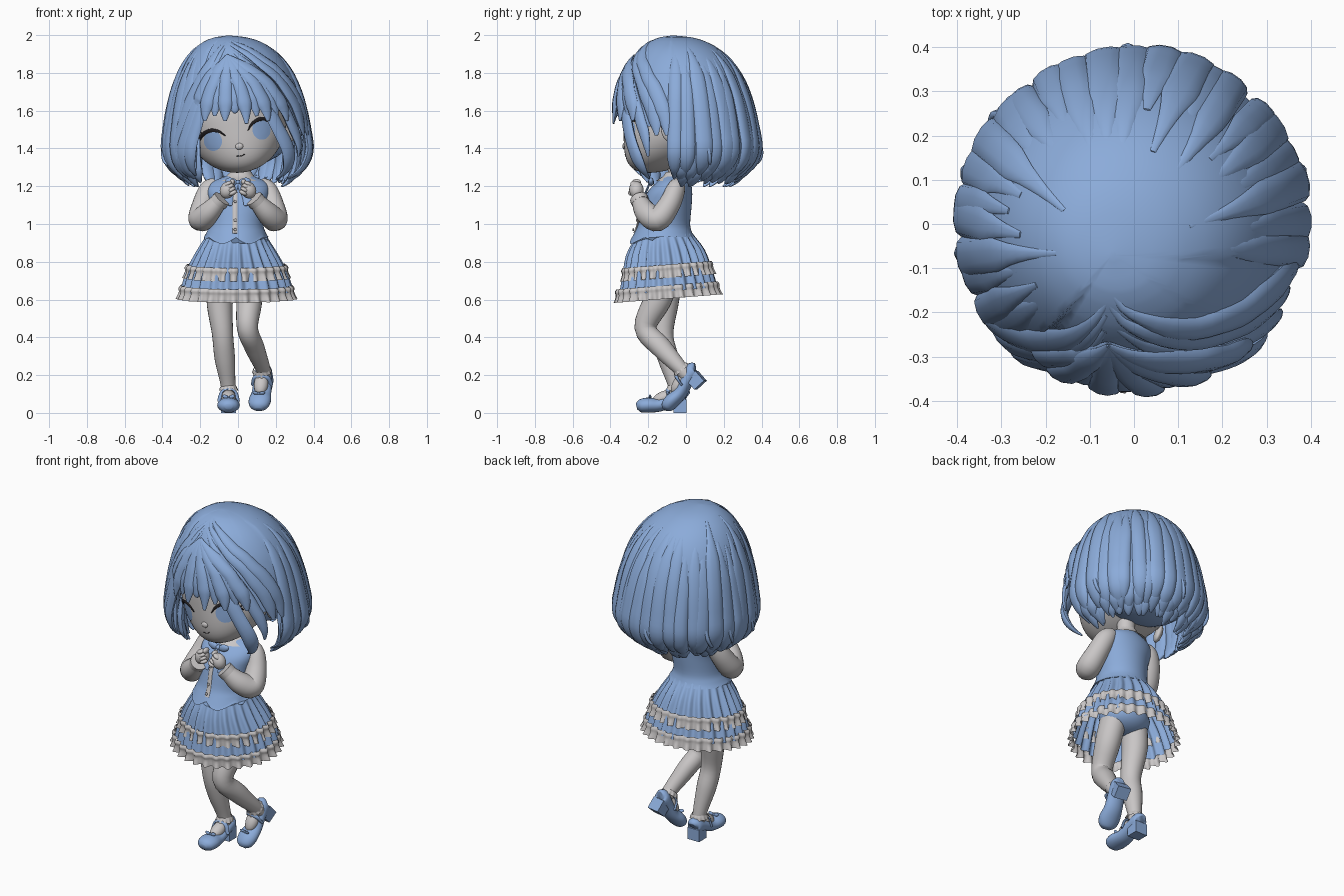
import bpy, bmesh, math, random
from math import sin, cos, pi, radians
from mathutils import Vector, Matrix

random.seed(4)
if "Cube" in bpy.data.objects:
    bpy.data.objects.remove(bpy.data.objects["Cube"])


def material(name, rgb):
    m = bpy.data.materials.new(name)
    m.use_nodes = True
    m.diffuse_color = (*rgb, 1)
    m.node_tree.nodes["Principled BSDF"].inputs["Base Color"].default_value = (*rgb, 1)
    return m


BLUE = material("soft_blue", (0.26, 0.41, 0.7))
PALE = material("pale_grey", (0.59, 0.57, 0.57))
DARK = material("lash_black", (0.015, 0.013, 0.015))


def finish(bm, name, mat, matrix=None):
    if matrix:
        bm.transform(matrix)
    bmesh.ops.recalc_face_normals(bm, faces=bm.faces)
    me = bpy.data.meshes.new(name)
    bm.to_mesh(me)
    bm.free()
    me.materials.append(mat)
    me.shade_smooth()
    me.set_sharp_from_angle(angle=radians(55))
    bpy.context.collection.objects.link(bpy.data.objects.new(name, me))


def spline(ctrl, n):
    """Catmull-Rom through tuples of any length."""
    p = [ctrl[0], *ctrl, ctrl[-1]]
    out = []
    for i in range(1, len(p) - 2):
        for j in range(n):
            t = j / n
            out.append(tuple(
                b + 0.5 * t * (c - a + t * (2 * a - 5 * b + 4 * c - d + t * (3 * (b - c) + d - a)))
                for a, b, c, d in zip(p[i - 1], p[i], p[i + 1], p[i + 2])))
    return out + [tuple(ctrl[-1])]


def skin(bm, rings, close_start=True, close_end=True):
    """Quads between closed rings of points."""
    vs = [[bm.verts.new(p) for p in ring] for ring in rings]
    n = len(vs[0])
    for a, b in zip(vs, vs[1:]):
        for i in range(n):
            bm.faces.new((a[i], a[(i + 1) % n], b[(i + 1) % n], b[i]))
    if close_start:
        bm.faces.new(vs[0])
    if close_end:
        bm.faces.new(vs[-1])


def sweep(bm, ctrl, ref, seg=12, n=5):
    """Ellipse swept along (x, y, z, half width, half thickness) points."""
    pts = spline(ctrl, n)
    pos = [Vector(p[:3]) for p in pts]
    rings = []
    for i, p in enumerate(pts):
        tan = (pos[min(i + 1, len(pos) - 1)] - pos[max(i - 1, 0)]).normalized()
        r = ref(pos[i]) if callable(ref) else Vector(ref)
        side = tan.cross(r).normalized()
        nor = side.cross(tan)
        w, t = max(p[3], 0.001), max(p[4], 0.001)
        rings.append([pos[i] + side * w * cos(k * 2 * pi / seg) + nor * t * sin(k * 2 * pi / seg)
                      for k in range(seg)])
    skin(bm, rings)


def lathe(bm, rows, seg=40, waves=0, n=4, tilt=0, caps=False):
    """Rings from (z, cx, cy, rx, ry, ripple) rows."""
    rings = []
    for z, cx, cy, rx, ry, rip in spline(rows, n):
        ring = []
        for k in range(seg):
            a = 2 * pi * k / seg
            f = 1 + rip * sin(waves * a)
            y = ry * f * sin(a)
            ring.append((cx + rx * f * cos(a), cy + y, z + tilt * y))
        rings.append(ring)
    skin(bm, rings, caps, caps)


def ball(bm, loc, radii, rot=(0, 0, 0)):
    m = Matrix.Translation(loc)
    for ang, ax in zip(rot, "XYZ"):
        m = m @ Matrix.Rotation(ang, 4, ax)
    bmesh.ops.create_uvsphere(bm, u_segments=20, v_segments=12, radius=1,
                              matrix=m @ Matrix.Diagonal((*radii, 1)))


def bow(bm, loc, s):
    for d in (1, -1):
        ball(bm, Vector(loc) + Vector((d * s, 0, 0.1 * s)), (s, 0.4 * s, 0.6 * s), (0, -d * 0.3, 0))
    ball(bm, loc, (0.4 * s, 0.5 * s, 0.4 * s))


# Head, rolled gently to one side
HEAD = Matrix.Translation((-0.015, -0.06, 1.56)) @ Matrix.Rotation(radians(-13), 4, "Y")
HX, HZ, CHIN = 0.27, 0.29, 0.14
bm = bmesh.new()
bmesh.ops.create_uvsphere(bm, u_segments=48, v_segments=32, radius=1)
for v in bm.verts:
    x, y, z = v.co
    v.co = (x * HX, y * HX - CHIN * max(0, -z) ** 2, z * HZ)
ball(bm, (-0.012, -0.264, -0.15), (0.022, 0.013, 0.018))
for d in (1, -1):
    ball(bm, (d * 0.27, -0.03, -0.13), (0.022, 0.045, 0.06), (0.2, d * 0.2, d * 0.4))
finish(bm, "head", PALE, HEAD)


def on_face(x, z, lift=0.003):
    u, w = x / HX, z / HZ
    return (x, -HX * math.sqrt(1 - u * u - w * w) - CHIN * max(0, -w) ** 2 - lift, z)


# Eyes, lashes and mouth
for d, side in ((1, "left"), (-1, "right")):
    ex, ez = d * 0.132 - 0.01, -0.09
    bm = bmesh.new()
    skin(bm, [[on_face(ex + 0.048 * f * cos(k * pi / 14), ez + 0.054 * f * sin(k * pi / 14))
               for k in range(28)] for f in (1, 0.7, 0.35)], False)
    finish(bm, side + "_iris", BLUE, HEAD)
    bm = bmesh.new()
    arc = [(-0.07, 0.012, 0.002), (-0.04, 0.042, 0.007), (0.005, 0.056, 0.01),
           (0.05, 0.04, 0.011), (0.08, 0, 0.003)]
    sweep(bm, [(*on_face(ex + d * x, ez + z), w, 0.004) for x, z, w in arc], (0, -1, 0), 8)
    for x, z in ((0.04, 0.046), (0.055, 0.034), (0.068, 0.018)):
        sweep(bm, [(*on_face(ex + d * x, ez + z), 0.007, 0.003),
                   (*on_face(ex + d * (x + 0.02), ez + z + 0.016, 0.01), 0.001, 0.001)], (0, -1, 0), 6)
    finish(bm, side + "_lashes", DARK, HEAD)
bm = bmesh.new()
sweep(bm, [(*on_face(-0.015 + x, z, 0), 0.002, 0.002)
           for x, z in ((-0.022, -0.196), (0, -0.202), (0.022, -0.196))], (0, -1, 0), 6)
finish(bm, "mouth", DARK, HEAD)

# Hair: a smooth cap from which locks emerge, all following one bob profile
BOB = spline([(0, 2.0), (0.11, 1.985), (0.21, 1.932), (0.285, 1.845), (0.335, 1.735), (0.365, 1.62),
              (0.385, 1.5), (0.395, 1.41), (0.375, 1.33), (0.33, 1.275), (0.27, 1.24)], 8)


def bob(s):
    return BOB[min(round(s * 8), len(BOB) - 1)]


def hair_point(deg, s, k=1.0):
    r, z = bob(s)
    w = 1 - r / 0.395
    a = radians(deg)
    return (-0.05 * w + sin(a) * r * k, -0.07 * w - cos(a) * r * k, z - (1 - k) * 0.3)


def outward(p):
    return p - Vector((0, 0, 1.5))


def lock(bm, deg, end_deg, start, end, width, k=0.98, thick=0.02):
    ctrl = []
    for i in range(13):
        t = i / 12
        s = start + (end - start) * t
        taper = min(1, (1.03 - t) * 3.5) ** 0.7
        ctrl.append((*hair_point(deg + (end_deg - deg) * (2 * t - t * t), s, k),
                     max(0.006, bob(s)[0] * radians(width) * taper * min(1, 0.25 + 3 * t)),
                     thick * min(1, 0.1 + 2 * t) * taper))
    sweep(bm, ctrl, outward, 10, 2)


def cap_end(deg):
    d = (deg + 180) % 360 - 180
    return 4.9 if -38 < d < 48 else 5.7 if 48 <= d < 78 else 8.6


bm = bmesh.new()
skin(bm, [[hair_point(d, max(0.12, cap_end(d) * i / 24), 0.995 - 0.0014 * i) for d in range(0, 360, 4)]
          for i in range(25)], True, False)
ball(bm, (0, 0.08, 1.5), (0.3, 0.26, 0.2))
finish(bm, "hair_cap", BLUE)

bm = bmesh.new()
for i in range(24):
    deg = 83 + i * 9.8
    lock(bm, deg, deg + random.uniform(-4, 4), random.uniform(1.2, 3), random.uniform(9.3, 10),
         random.uniform(6, 7.5), random.uniform(0.965, 0.99))
    for k, gap in ((0.9, 4.9), (0.8, 2)):
        lock(bm, deg + gap, deg + gap + random.uniform(-5, 5), 5, random.uniform(8.8, 9.5), 6, k)
finish(bm, "back_hair_locks", BLUE)

# Fringe fanning out from the parting
bm = bmesh.new()
for i, deg in enumerate((-36, -27, -19, -10, -2, 7, 16, 25, 34, 43)):
    lock(bm, -9, deg, 2.5, 5.25 + 0.35 * (i % 2) + random.uniform(0, 0.12), 6.5, 0.99 + 0.02 * (i % 2), 0.022)
finish(bm, "fringe", BLUE)

# Curtains swept sideways from the parting, framing the face
bm = bmesh.new()
for deg, start, end, w, k in ((51, 2.1, 9.6, 6, 0.97), (58, 1.7, 7.5, 5, 0.97), (66, 1.3, 6.3, 7, 0.98),
                              (75, 0.9, 6.3, 7, 0.98), (-44, 2.1, 9.3, 6, 0.98), (-52, 1.6, 9.7, 7, 0.98),
                              (-62, 1.2, 9.8, 7, 0.98)):
    lock(bm, -12, deg, start, end, w, k)
# Loose curls at the tips
for deg in (106, 180, 230, 250, 277):
    sweep(bm, [(*hair_point(deg + j * 2, s, k), w, w) for j, (s, k, w) in enumerate(
        ((6.5, 0.98, 0.012), (7.5, 1.03, 0.011), (8.5, 1.1, 0.009), (9.2, 1.15, 0.006), (9.3, 1.05, 0.003)))],
        outward, 8)
finish(bm, "side_locks", BLUE)

# Neck, collar, vest
bm = bmesh.new()
sweep(bm, [(0.02, -0.045, 1.18, 0.05, 0.05), (0.02, -0.045, 1.36, 0.05, 0.05)], (0, 1, 0), 24)
finish(bm, "neck", PALE)
bm = bmesh.new()
lathe(bm, [(1.275, 0.015, -0.05, 0.056, 0.056, 0), (1.25, 0.01, -0.055, 0.078, 0.07, 0),
           (1.228, 0.005, -0.06, 0.12, 0.1, 0)])
finish(bm, "collar", PALE)
bm = bmesh.new()
lathe(bm, [(0.93, -0.01, -0.12, 0.172, 0.166, 0), (0.955, -0.01, -0.12, 0.157, 0.152, 0),
           (1.0, -0.008, -0.115, 0.143, 0.137, 0), (1.1, 0, -0.1, 0.15, 0.13, 0),
           (1.17, 0, -0.085, 0.165, 0.118, 0), (1.22, 0.005, -0.065, 0.145, 0.09, 0),
           (1.255, 0.01, -0.055, 0.07, 0.06, 0)], 64, caps=True)
for v in bm.verts:
    if v.co.z < 0.95 and v.co.y < -0.16:
        dip = abs(sin((v.co.x + 0.012) * 22))
        v.co += Vector((0, -0.02 * dip, -0.035 * dip))
finish(bm, "vest", BLUE)
bm = bmesh.new()
front = [(-0.208, 1.17), (-0.236, 1.1), (-0.256, 1.0), (-0.274, 0.95)]
sweep(bm, [(-0.015, y, z, 0.013, 0.005) for y, z in front], (0, -1, 0), 8)
for y, z in front[1:]:
    ball(bm, (-0.015, y - 0.005, z + 0.02), (0.008, 0.005, 0.008))
finish(bm, "placket_and_buttons", PALE)
bm = bmesh.new()
bow(bm, (0, -0.185, 1.22), 0.034)
for d in (1, -1):
    sweep(bm, [(0, -0.195, 1.21, 0.008, 0.005), (d * 0.04, -0.22, 1.15, 0.02, 0.005),
               (d * 0.055, -0.24, 1.1, 0.024, 0.004)], (0, -1, 0), 8)
finish(bm, "neck_bow", BLUE)

# Skirt with two ruffle tiers
bm = bmesh.new()
lathe(bm, [(0.955, -0.01, -0.12, 0.15, 0.145, 0), (0.93, -0.01, -0.118, 0.162, 0.156, 0.02),
           (0.85, -0.01, -0.11, 0.205, 0.198, 0.055), (0.75, -0.008, -0.1, 0.256, 0.226, 0.05),
           (0.645, -0.006, -0.093, 0.29, 0.252, 0.04)], 168, 24, 3, 0.08)
finish(bm, "pleated_skirt", BLUE)
for name, z, r in (("upper_ruffle", 0.785, 0.258), ("lower_ruffle", 0.675, 0.29)):
    bm = bmesh.new()
    lathe(bm, [(z, -0.008, -0.1, r, r - 0.028, 0.03), (z - 0.015, -0.008, -0.1, r + 0.01, r - 0.02, 0.03),
               (z - 0.035, -0.008, -0.097, r + 0.008, r - 0.022, 0.03),
               (z - 0.07, -0.008, -0.094, r + 0.018, r - 0.014, 0.055)], 180, 30, 3, 0.08)
    finish(bm, name, PALE)
bm = bmesh.new()
ball(bm, (-0.015, -0.1, 0.745), (0.15, 0.125, 0.09))
finish(bm, "shorts", BLUE)

# Arms raised to the chest
for d, side in ((1, "left"), (-1, "right")):
    bm = bmesh.new()
    sweep(bm, [(d * 0.115, -0.045, 1.215, 0.035, 0.035), (d * 0.152, -0.055, 1.18, 0.05, 0.054),
               (d * 0.183, -0.09, 1.1, 0.058, 0.06), (d * 0.197, -0.15, 1.025, 0.064, 0.066),
               (d * 0.155, -0.21, 1.06, 0.06, 0.058), (d * 0.1, -0.245, 1.12, 0.043, 0.043)], (d, -0.3, 0.3), 24)
    sweep(bm, [(d * 0.105, -0.24, 1.112, 0.048, 0.048), (d * 0.085, -0.25, 1.135, 0.048, 0.048)], (d, 0, 0), 20)
    finish(bm, side + "_sleeve", PALE)
    bm = bmesh.new()
    ball(bm, (d * 0.055, -0.262, 1.18), (0.04, 0.038, 0.047), (0, -d * 0.5, 0))
    for i in range(4):
        ball(bm, (d * (0.026 + 0.009 * i), -0.288 + 0.004 * i, 1.165 + 0.016 * i), (0.024, 0.019, 0.012), (0, d * 0.5, 0))
    ball(bm, (d * 0.03, -0.262, 1.222), (0.014, 0.025, 0.016))
    finish(bm, side + "_hand", PALE)

# Legs: right one standing, left one bent back
LEGS = {
    "right": [(-0.08, -0.1, 0.75, 0.07, 0.08), (-0.097, -0.11, 0.6, 0.07, 0.074), (-0.082, -0.125, 0.42, 0.056, 0.058),
              (-0.07, -0.095, 0.29, 0.054, 0.055), (-0.052, -0.055, 0.14, 0.038, 0.038), (-0.05, -0.05, 0.06, 0.035, 0.04)],
    "left": [(0.055, -0.1, 0.75, 0.07, 0.08), (0.06, -0.15, 0.6, 0.069, 0.074), (0.05, -0.215, 0.45, 0.056, 0.058),
             (0.088, -0.13, 0.345, 0.052, 0.056), (0.135, -0.02, 0.225, 0.038, 0.038), (0.137, 0.03, 0.17, 0.035, 0.04)]}
for side, path in LEGS.items():
    bm = bmesh.new()
    sweep(bm, path, (0, -1, 0.2), 24)
    finish(bm, side + "_leg", PALE)

# Strapped shoes with block heels, ankle frills and bows
SHOES = {"right": Matrix.Translation((-0.05, -0.09, 0)),
         "left": Matrix.Translation((0.137, 0.035, 0.108)) @ Matrix.Rotation(-0.2, 4, "Z")
         @ Matrix.Rotation(radians(42), 4, "X")}
for side, place in SHOES.items():
    bm = bmesh.new()
    sweep(bm, [(0, 0.096, 0.085, 0.02, 0.02), (0, 0.082, 0.088, 0.043, 0.043), (0, 0.02, 0.068, 0.048, 0.036),
               (0, -0.05, 0.042, 0.053, 0.035), (0, -0.11, 0.041, 0.06, 0.04), (0, -0.152, 0.037, 0.048, 0.034),
               (0, -0.172, 0.033, 0.02, 0.015)], (0, 0, 1), 20)
    bmesh.ops.create_cube(bm, size=1, matrix=Matrix.Translation((0, 0.058, 0.035)) @ Matrix.Diagonal((0.078, 0.07, 0.07, 1)))
    sweep(bm, [(d * x, y, z, 0.011, 0.006) for d, x, y, z in (
        (-1, 0.05, -0.01, 0.06), (-1, 0.037, -0.005, 0.11), (1, 0, -0.005, 0.127),
        (1, 0.037, -0.005, 0.11), (1, 0.05, -0.01, 0.06))], (0, -0.3, 1.1), 8)
    bow(bm, (0, -0.1, 0.084), 0.017)
    finish(bm, side + "_shoe", BLUE, place)
    bm = bmesh.new()
    ball(bm, (0, -0.025, 0.082), (0.038, 0.065, 0.034), (0.35, 0, 0))
    lathe(bm, [(0.145, 0, 0.036, 0.039, 0.041, 0), (0.132, 0, 0.036, 0.045, 0.047, 0.03),
               (0.118, 0, 0.034, 0.05, 0.052, 0.06)], 72, 12, 3)
    finish(bm, side + "_sock_frill", PALE, place)
